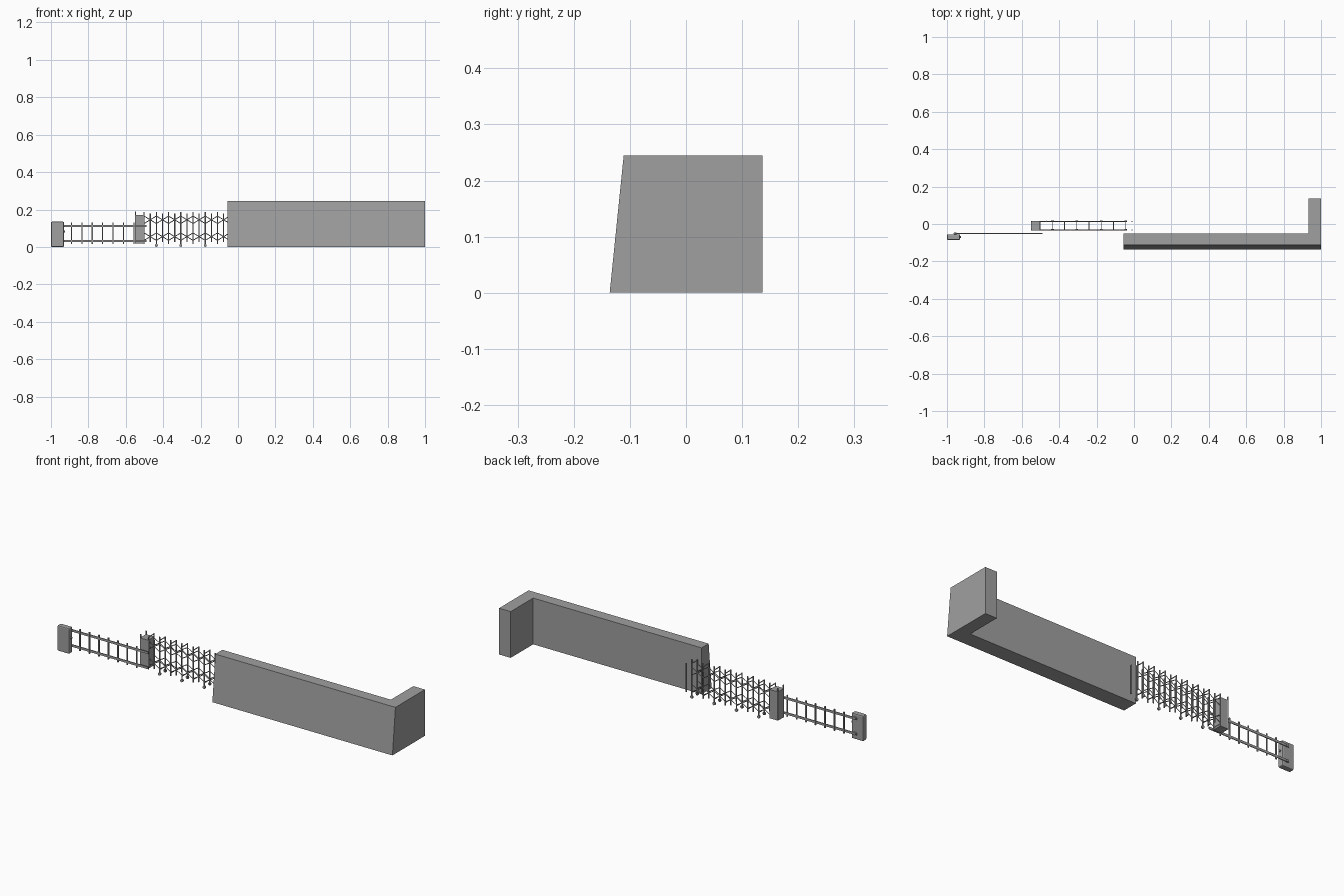
import bpy, bmesh
from math import pi
from mathutils import Vector, Matrix

old = bpy.data.objects.get("Cube")
if old:
    bpy.data.objects.remove(old, do_unlink=True)

grey = bpy.data.materials.new("concrete grey")
grey.use_nodes = True
colour = (0.35, 0.35, 0.35, 1)
grey.diffuse_color = colour
grey.node_tree.nodes["Principled BSDF"].inputs["Base Color"].default_value = colour


def finish(name, bm):
    bmesh.ops.recalc_face_normals(bm, faces=bm.faces)
    mesh = bpy.data.meshes.new(name)
    bm.to_mesh(mesh)
    bm.free()
    mesh.materials.append(grey)
    obj = bpy.data.objects.new(name, mesh)
    bpy.context.collection.objects.link(obj)
    return obj


def add_box(bm, lo, hi):
    lo, hi = Vector(lo), Vector(hi)
    m = Matrix.Translation((lo + hi) / 2) @ Matrix.Diagonal((*(hi - lo), 1))
    return bmesh.ops.create_cube(bm, size=1, matrix=m)["verts"]


def add_bar(bm, a, b, radius, sides=6):
    a, b = Vector(a), Vector(b)
    d = b - a
    m = Matrix.Translation((a + b) / 2) @ d.to_track_quat("Z", "Y").to_matrix().to_4x4()
    bmesh.ops.create_cone(bm, cap_ends=True, segments=sides, radius1=radius,
                          radius2=radius, depth=d.length, matrix=m)


# L-shaped wall: extruded footprint whose front leans back
bm = bmesh.new()
front, top = -0.136, 0.245
outline = [(-0.055, front), (1, front), (1, 0.136), (0.932, 0.136),
           (0.932, -0.052), (-0.055, -0.052)]
base = bm.faces.new([bm.verts.new((x, y, 0)) for x, y in outline])
new = bmesh.ops.extrude_face_region(bm, geom=[base])["geom"]
for v in new:
    if isinstance(v, bmesh.types.BMVert):
        v.co.z = top
        if v.co.y == min(u.co.y for u in bm.verts):
            v.co.y += 0.025
finish("wall", bm)

# End post with softened corners
bm = bmesh.new()
add_box(bm, (-1, -0.085, 0), (-0.93, -0.055, 0.135))
post = finish("end_post", bm)
bevel = post.modifiers.new("soft corners", "BEVEL")
bevel.width, bevel.segments = 0.006, 2

# Rail fence behind the end post
rail_y, rails = -0.051, (0.032, 0.112)
bm = bmesh.new()
for z in rails:
    add_box(bm, (-0.965, rail_y - 0.002, z - 0.006), (-0.49, rail_y + 0.002, z + 0.006))
finish("fence_rails", bm)

bm = bmesh.new()
for i in range(7):
    x = -0.89 + i * 0.0555
    add_box(bm, (x - 0.003, rail_y - 0.003, 0.016), (x + 0.003, rail_y + 0.003, 0.13))
finish("fence_uprights", bm)

bm = bmesh.new()
for z in rails:
    add_bar(bm, (-0.955, -0.056, z), (-0.955, -0.046, z), 0.007, 10)
add_bar(bm, (-0.932, -0.07, 0.082), (-0.924, -0.07, 0.082), 0.005, 10)
finish("post_bolts", bm)

# Gate post
bm = bmesh.new()
add_box(bm, (-0.55, -0.035, 0.018), (-0.502, 0.016, 0.17))
finish("gate_post", bm)

# Folding gate: two rows of uprights, joined by ties
rows, start, step, count = (-0.032, 0.014), -0.502, 0.0327, 16
bands = (0.055, 0.145)
uprights, ties, lattice, wheels = (bmesh.new() for _ in range(4))
for y in rows:
    add_bar(uprights, (-0.548, y, 0.018), (-0.548, y, 0.188), 0.0035)
for i in range(count):
    x = start + i * step
    tall = i % 2 == 0
    for y in rows:
        low, high = (0.016, 0.187) if tall else (0.026, 0.178)
        add_bar(uprights, (x, y, low), (x, y, high), 0.0035)
        # Scissor bars cross on every second upright
        if tall and i + 2 < count:
            for z in bands:
                for h in (-0.02, 0.02):
                    add_bar(lattice, (x, y, z - h), (x + 2 * step, y, z + h), 0.0022, 4)
        # Feet, with rollers on alternate ones
        if i % 4 == 2:
            add_bar(wheels, (x, y, 0.008), (x, y, 0.02), 0.003)
            add_bar(wheels, (x, y - 0.004, 0.008), (x, y + 0.004, 0.008), 0.008, 10)
    if tall:
        for z in (0.03, 0.185):
            add_bar(ties, (x, rows[0], z), (x, rows[1], z), 0.0025)
finish("gate_uprights", uprights)
finish("gate_ties", ties)
finish("gate_lattice", lattice)
finish("gate_wheels", wheels)
